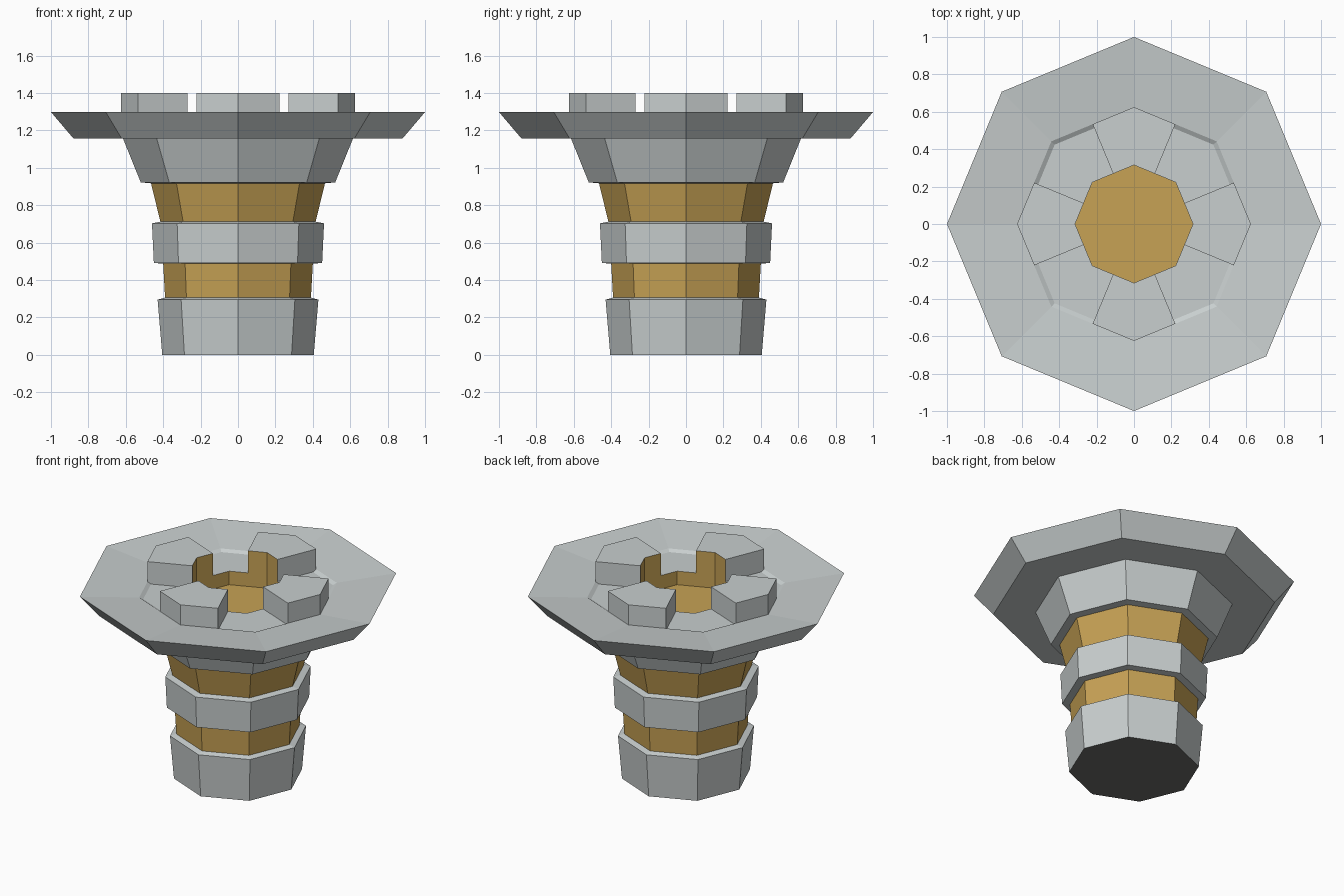
import bpy, bmesh, math

if "Cube" in bpy.data.objects:
    bpy.data.objects.remove(bpy.data.objects["Cube"])

SIDES = 8


def material(name, rgb):
    m = bpy.data.materials.new(name)
    m.diffuse_color = (*rgb, 1)
    m.use_nodes = True
    m.node_tree.nodes["Principled BSDF"].inputs["Base Color"].default_value = m.diffuse_color
    return m


GREY = material("light_grey", (0.58, 0.62, 0.62))
GOLD = material("gold", (0.57, 0.36, 0.09))
DARK = material("dark_grey", (0.15, 0.15, 0.14))


def finish(name, bm, mats):
    me = bpy.data.meshes.new(name)
    bm.to_mesh(me)
    bm.free()
    for m in mats:
        me.materials.append(m)
    ob = bpy.data.objects.new(name, me)
    bpy.context.collection.objects.link(ob)
    return ob


def lathe(name, profile, mat):
    """Eight-sided band; profile of (radius, z) runs up the outside, then inward.
    A radius of 0 closes the band with a flat cap."""
    bm = bmesh.new()
    rings = []
    for r, z in profile:
        if r == 0:
            rings.append(None)
            continue
        rings.append([bm.verts.new((r * math.cos(math.tau * i / SIDES),
                                    r * math.sin(math.tau * i / SIDES), z))
                      for i in range(SIDES)])
    for a, b in zip(rings, rings[1:]):
        if a is None:
            bm.faces.new(b[::-1])
        elif b is None:
            bm.faces.new(a)
        else:
            for i in range(SIDES):
                j = (i + 1) % SIDES
                bm.faces.new((a[i], a[j], b[j], b[i]))
    return finish(name, bm, [mat])


# Stem, from the bottom up
lathe("bottom_cap", [(0, 0), (0.405, 0)], DARK)
lathe("base_collar", [(0.405, 0), (0.43, 0.295), (0.39, 0.306)], GREY)
lathe("lower_gold_band", [(0.39, 0.306), (0.40, 0.487)], GOLD)
lathe("middle_collar", [(0.40, 0.487), (0.45, 0.492), (0.46, 0.703), (0.415, 0.712)], GREY)
lathe("upper_gold_band", [(0.415, 0.712), (0.465, 0.917)], GOLD)

# Flared head with wide rim and shallow dished top
lathe("flared_head", [(0.465, 0.917), (0.52, 0.922), (0.615, 1.157), (0.88, 1.157),
                      (1.0, 1.298), (0.625, 1.262), (0.60, 1.248), (0.315, 1.248)], GREY)

# Gold recess in the middle
lathe("gold_recess", [(0.315, 1.248), (0.315, 1.155), (0, 1.155)], GOLD)


# Four raised blocks round the recess, gold on their inner faces
def rim_block(name, turn):
    bm = bmesh.new()
    plan = []
    for r, steps in ((0.625, (-1, 0, 1)), (0.315, (1, 0, -1))):
        for s in steps:
            rr = r * (math.cos(math.pi / SIDES) if s else 1)
            a = turn + s * math.pi / SIDES
            plan.append((rr * math.cos(a), rr * math.sin(a)))
    low = [bm.verts.new((x, y, 1.245)) for x, y in plan]
    top = [bm.verts.new((x, y, 1.40)) for x, y in plan]
    bm.faces.new(top)
    bm.faces.new(low[::-1])
    n = len(plan)
    for i in range(n):
        j = (i + 1) % n
        f = bm.faces.new((low[i], low[j], top[j], top[i]))
        f.material_index = 1 if i in (3, 4) else 0
    finish(name, bm, [GREY, GOLD])


for k in range(4):
    rim_block(f"rim_block_{k + 1}", k * math.pi / 2)
